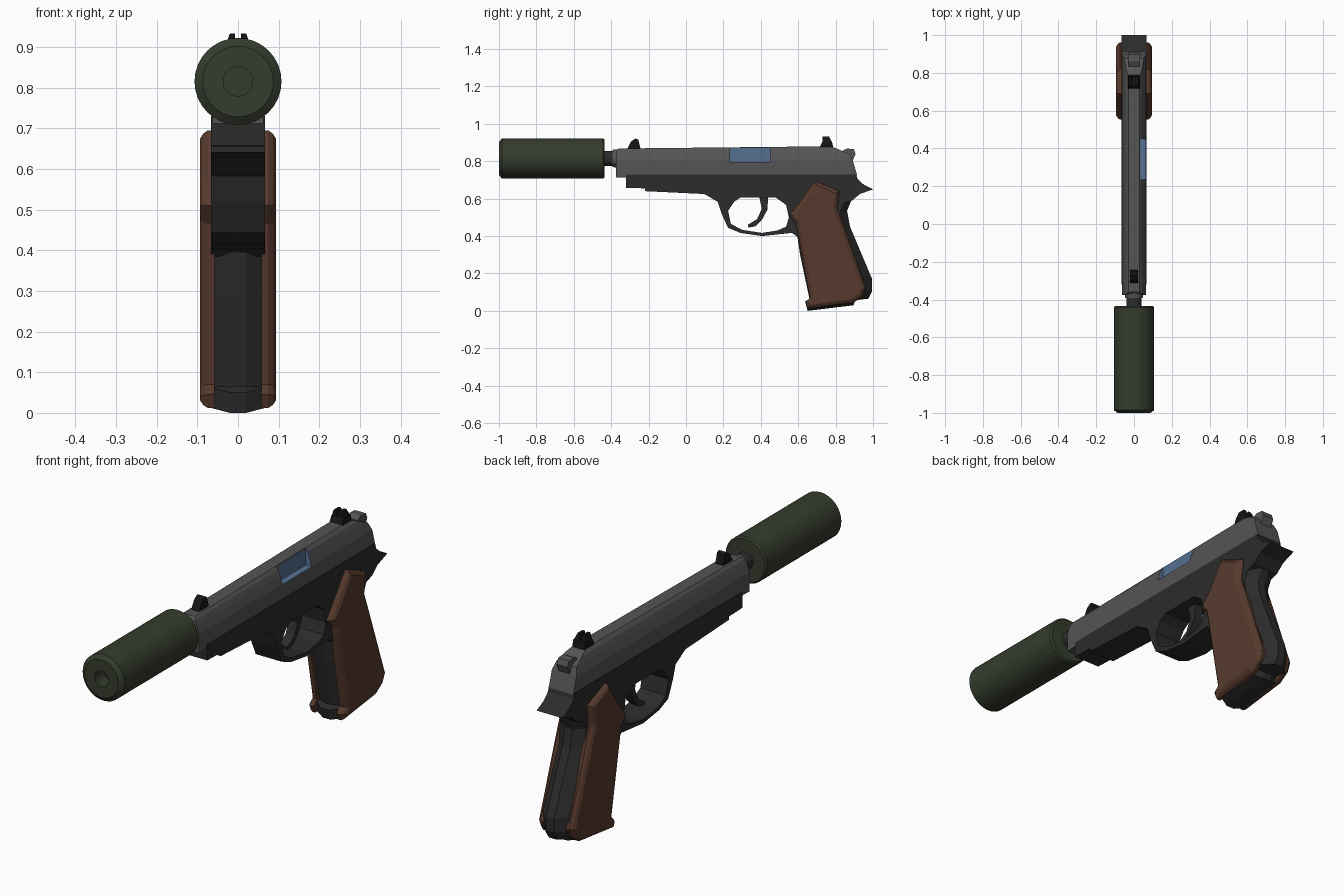
import bpy, bmesh, math

if "Cube" in bpy.data.objects:
    bpy.data.objects.remove(bpy.data.objects["Cube"])


def material(name, r, g, b):
    m = bpy.data.materials.new(name)
    m.diffuse_color = (r, g, b, 1)
    m.use_nodes = True
    m.node_tree.nodes["Principled BSDF"].inputs["Base Color"].default_value = m.diffuse_color
    return m


STEEL = material("slide_grey", .09, .09, .09)
DARK = material("frame_dark", .025, .025, .025)
BLACK = material("sight_black", .008, .008, .008)
WOOD = material("grip_brown", .095, .042, .026)
GREEN = material("suppressor_green", .035, .045, .026)
BLUE = material("port_blue", .09, .16, .28)


def finish(name, bm, mat):
    bmesh.ops.recalc_face_normals(bm, faces=bm.faces)
    me = bpy.data.meshes.new(name)
    bm.to_mesh(me)
    bm.free()
    me.materials.append(mat)
    ob = bpy.data.objects.new(name, me)
    bpy.context.collection.objects.link(ob)
    return ob


def loft(name, rings, mat):
    """Skin a list of equal-length rings and cap both ends."""
    bm = bmesh.new()
    vs = [[bm.verts.new(p) for p in ring] for ring in rings]
    n = len(vs[0])
    for a, b in zip(vs, vs[1:]):
        for i in range(n):
            bm.faces.new((a[i], a[(i + 1) % n], b[(i + 1) % n], b[i]))
    bm.faces.new(vs[0])
    bm.faces.new(vs[-1])
    return finish(name, bm, mat)


def prism(name, profile, x0, x1, mat):
    """Extrude a (y, z) side profile across x."""
    return loft(name, [[(x, y, z) for y, z in profile] for x in (x0, x1)], mat)


def lathe(name, stations, sides, mat, zc=.815):
    """Round part along y from (y, radius) stations."""
    return loft(name, [[(r * math.cos(2 * math.pi * i / sides), y,
                         zc + r * math.sin(2 * math.pi * i / sides))
                        for i in range(sides)] for y, r in stations], mat)


# Suppressor with bore, and the barrel behind it
lathe("suppressor", [(-.93, .036), (-1, .036), (-1, .087), (-.985, .107),
                     (-.443, .107), (-.435, .1)], 32, GREEN)
lathe("barrel", [(-.45, .04), (-.36, .04)], 16, DARK)
lathe("barrel_bushing", [(-.393, .046), (-.36, .05)], 12, STEEL)

# Slide: stacked rectangles (half width, front y, back y, front z, back z)
levels = [(.063, -.375, .915, .712, .725), (.063, -.375, .893, .80, .80),
          (.052, -.375, .877, .835, .835), (.042, -.37, .82, .858, .862),
          (.030, -.36, .775, .868, .88)]
slide = loft("slide", [[(-w, f, zf), (w, f, zf), (w, b, zb), (-w, b, zb)]
                       for w, f, b, zf, zb in levels], STEEL)

# Ejection port recess, lined in blue, on the right side only
cutter = prism("port_cutter", [(.235, .797), (.45, .797), (.45, .95), (.235, .95)],
               .032, .1, BLUE)
mod = slide.modifiers.new("port", 'BOOLEAN')
mod.object = cutter
mod.operation = 'DIFFERENCE'
mod.solver = 'EXACT'
mod.material_mode = 'TRANSFER'
bpy.context.view_layer.objects.active = slide
bpy.ops.object.modifier_apply(modifier="port")
bpy.data.objects.remove(cutter)

# Sights and hammer
prism("front_sight", [(-.32, .855), (-.295, .905), (-.27, .922), (-.255, .915),
                      (-.24, .855)], -.02, .02, BLACK)
prism("rear_sight_base", [(.71, .865), (.73, .905), (.78, .905), (.79, .865)],
      -.032, .032, BLACK)
for side, label in ((-1, "left"), (1, "right")):
    loft("rear_sight_post_" + label,
         [[(side * .007, .73, z), (side * w, .73, z), (side * w, y, z), (side * .007, y, z)]
          for w, y, z in ((.032, .78, .9), (.02, .765, .933))], BLACK)
prism("hammer", [(.82, .8), (.835, .855), (.86, .868), (.897, .865), (.907, .84),
                 (.89, .8), (.87, .76)], -.028, .028, STEEL)

# Frame with beavertail
W = .066
prism("frame", [(-.32, .73), (-.32, .658), (-.22, .655), (-.22, .64), (.096, .625),
                (.25, .605), (.56, .605), (.6, .5), (.8, .56), (.888, .59),
                (.93, .625), (1, .65), (.95, .675), (.917, .705), (.91, .73)], -W, W, DARK)

# Trigger guard loop and trigger
prism("trigger_guard",
      [(.096, .626), (.17, .583), (.19, .52), (.225, .444), (.29, .417), (.406, .4),
       (.5, .41), (.567, .417), (.61, .385), (.66, .5), (.6, .62), (.48, .606),
       (.535, .567), (.55, .5), (.535, .45), (.49, .43), (.406, .417), (.3, .433),
       (.24, .465), (.225, .535), (.257, .583), (.294, .608), (.29, .63)], -W, W, DARK)
prism("trigger", [(.39, .62), (.405, .545), (.38, .49), (.33, .46), (.335, .445), (.37, .452),
                  (.405, .485), (.435, .54), (.44, .62)], -.022, .022, DARK)

# Grip core: outline plus inward shift giving chamfered front and back straps
core = [(.585, .6, .02), (.595, .4, .025), (.61, .3, .027), (.66, .065, .025),
        (.637, .05, .025), (.65, 0, .02), (.895, .03, -.02), (.905, .057, -.02),
        (.975, .065, -.04), (.995, .105, -.045), (.995, .17, -.045),
        (.877, .45, -.04), (.861, .535, -.035), (.888, .6, -.03)]
loft("grip_core", [[(x, y + k * d, z + k * (.012 if z < .06 else 0)) for y, z, d in core]
                   for x, k in ((-W, 1), (-.02, 0), (.02, 0), (W, 1))], DARK)

# Grip panels with rounded-in rims, mirrored
panel = [(.69, .695), (.82, .64), (.81, .545), (.84, .465), (.962, .12), (.942, .075),
         (.89, .04), (.65, .012), (.637, .045), (.662, .07), (.588, .465), (.552, .51),
         (.6, .57)]
for side, label in ((-1, "left"), (1, "right")):
    bm = bmesh.new()
    a = [bm.verts.new((side * .058, y, z)) for y, z in panel]
    b = [bm.verts.new((side * .074, y, z)) for y, z in panel]
    for i in range(len(a)):
        j = (i + 1) % len(a)
        bm.faces.new((a[i], a[j], b[j], b[i]))
    bm.faces.new(a)
    outer = bm.faces.new(b)
    bmesh.ops.recalc_face_normals(bm, faces=bm.faces)
    for t, d in ((.009, .012), (.014, .008)):
        bmesh.ops.inset_region(bm, faces=[outer], thickness=t, depth=d)
    finish("grip_panel_" + label, bm, WOOD)
